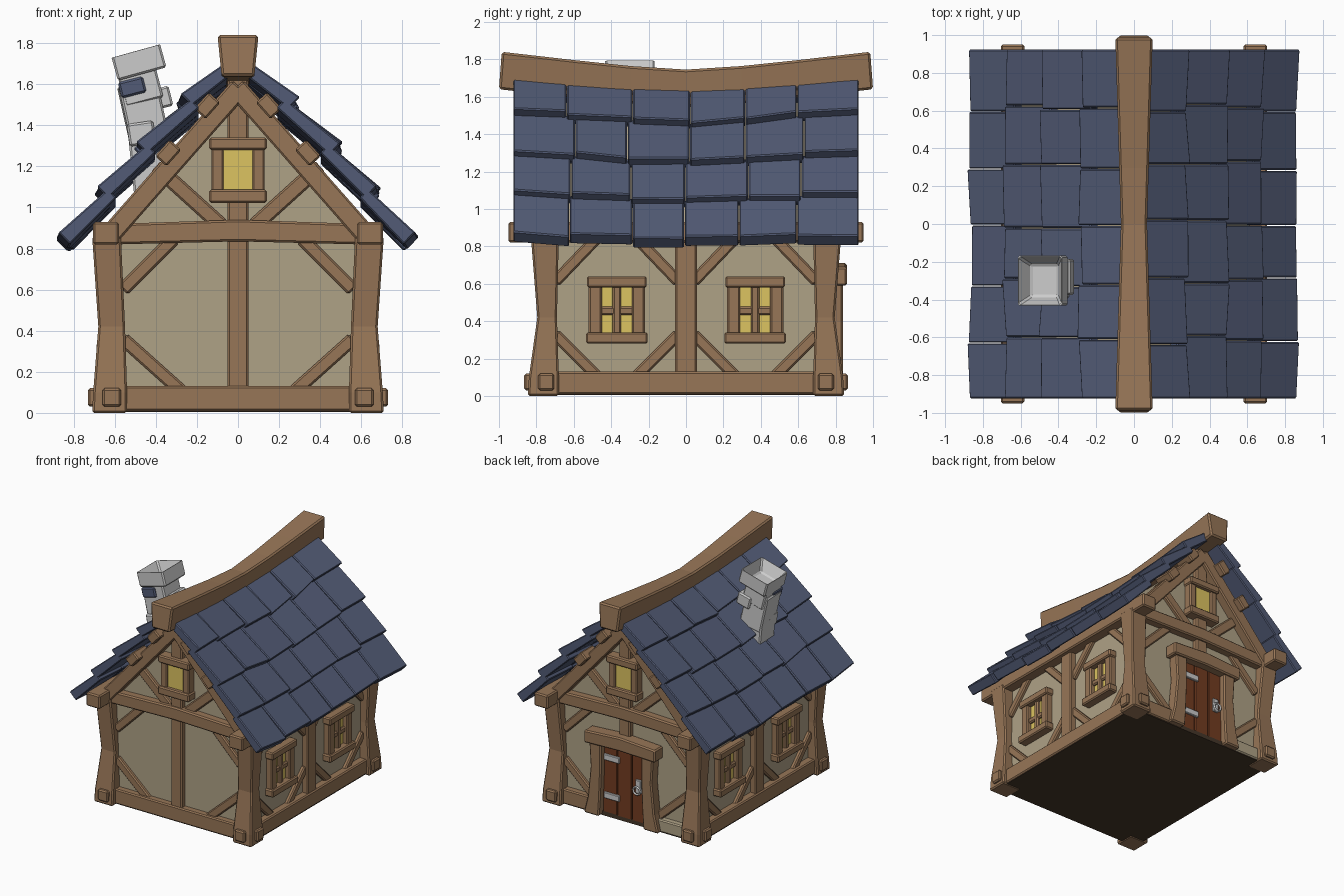
import bpy, bmesh, random
from math import cos, sin
from mathutils import Vector, Matrix

if "Cube" in bpy.data.objects:
    bpy.data.objects.remove(bpy.data.objects["Cube"])

random.seed(4)


def mat(name, *rgb):
    m = bpy.data.materials.new(name)
    m.diffuse_color = (*rgb, 1)
    m.use_nodes = True
    m.node_tree.nodes["Principled BSDF"].inputs["Base Color"].default_value = m.diffuse_color
    return m


WOOD = mat("wood", .31, .18, .095)
DARK = mat("dark_wood", .06, .038, .022)
SLATE = mat("slate", .085, .105, .18)
PLASTER = mat("plaster", .43, .36, .24)
GLASS = mat("glass", .72, .55, .12)
DOOR = mat("door_wood", .17, .045, .015)


def solid(name, rings, m=None, bevel=.01):
    """Loft matching loops of points, capped at both ends."""
    bm = bmesh.new()
    vs = [[bm.verts.new(p) for p in r] for r in rings]
    n = len(vs[0])
    for a, b in zip(vs, vs[1:]):
        for i in range(n):
            j = (i + 1) % n
            bm.faces.new((a[i], a[j], b[j], b[i]))
    bm.faces.new(vs[0])
    bm.faces.new(vs[-1])
    bmesh.ops.recalc_face_normals(bm, faces=bm.faces)
    me = bpy.data.meshes.new(name)
    bm.to_mesh(me)
    bm.free()
    ob = bpy.data.objects.new(name, me)
    bpy.context.collection.objects.link(ob)
    if m:
        me.materials.append(m)
    if bevel:
        b = ob.modifiers.new("bevel", 'BEVEL')
        b.width, b.segments, b.limit_method = bevel, 1, 'ANGLE'
    return ob


def rect(x0, x1, y0, y1, z):
    return [(x0, y0, z), (x1, y0, z), (x1, y1, z), (x0, y1, z)]


def box(name, x, y, z, m=None, bevel=.01):
    return solid(name, [rect(*x, *y, z[0]), rect(*x, *y, z[1])], m, bevel)


# wall frames: u along the wall, z up, d outwards from the plaster
FRONT = lambda u, z, d: (u, -.75 - d, z)
BACK = lambda u, z, d: (u, .75 + d, z)
RIGHT = lambda u, z, d: (.62 + d, u, z)
LEFT = lambda u, z, d: (-.62 - d, u, z)


def strut(name, W, a, b, w, out=.04, m=WOOD, bevel=.009, back=-.03):
    """Straight timber on a wall between two (u, z) points."""
    a, b = Vector(a), Vector(b)
    t = (b - a).normalized()
    n = Vector((-t.y, t.x)) * w / 2
    return solid(name, [[W(*(p - n), back), W(*(p + n), back), W(*(p + n), out), W(*(p - n), out)]
                        for p in (a, b)], m, bevel)


# plaster body and floor
house = [(-.62, .02), (.62, .02), (.62, .92), (0, 1.57), (-.62, .92)]
solid("plaster_walls", [[(x, y, z) for x, z in house] for y in (-.75, .75)], PLASTER, 0)
box("floor", (-.67, .67), (-.79, .79), (.005, .04), DARK, 0)

# bowed corner posts with pegs at the feet
for sx in (-1, 1):
    for sy in (-1, 1):
        prof = [(0, .54, .71, .68, .845), (.1, .54, .705, .68, .84), (.42, .55, .68, .69, .795),
                (.86, .57, .71, .68, .83)]
        solid("corner_post", [rect(sx * a, sx * b, sy * c, sy * d, z) for z, a, b, c, d in prof], WOOD)
        box("foot_peg", (sx * .57, sx * .66), (sy * .82, sy * .865), (.03, .12), WOOD)
        box("foot_peg", (sx * .68, sx * .73), (sy * .705, sy * .79), (.03, .12), WOOD)
    # wall plate poking out under the gables
    box("wall_plate", (sx * .58, sx * .705), (-.95, .95), (.82, .93), WOOD)

# side walls
for W in (RIGHT, LEFT):
    strut("side_sill", W, (-.75, .07), (.75, .07), .12, .06)
    strut("side_post", W, (0, .1), (0, .85), .115, .05)
    for s in (-1, 1):
        c = s * .37
        for e in (-1, 1):
            strut("side_brace", W, (c + e * .33, .61), (c + e * .1, .85), .06, .028)
            strut("side_brace", W, (c + e * .33, .33), (c + e * .1, .1), .06, .028)
            strut("window_jamb", W, (c + e * .115, .3), (c + e * .115, .6), .07, .05)
        strut("window_glass", W, (c, .33), (c, .59), .2, .012, GLASS, 0)
        strut("window_head", W, (c - .16, .61), (c + .16, .61), .06, .065)
        strut("window_sill", W, (c - .165, .31), (c + .165, .31), .06, .07)
        strut("window_mullion", W, (c, .32), (c, .6), .045, .035)
        strut("window_bar", W, (c - .1, .455), (c + .1, .455), .045, .03)

# gable ends
for W in (FRONT, BACK):
    solid("tie_beam", [[W(u, z0, -.03), W(u, z1, -.03), W(u, z1, .065), W(u, z0, .065)]
                       for u, z0, z1 in ((-.6, .82, .92), (0, .835, .94), (.6, .82, .92))], WOOD)
    strut("king_post", W, (0, .92), (0, 1.68), .1, .045)
    for s in (-1, 1):
        strut("rafter", W, (s * .62, .87), (s * -.01, 1.585), .1, .075)
        strut("gable_brace", W, (s * .08, .91), (s * .4, 1.2), .075, .03)
        for u, z in ((.15, 1.495), (.34, 1.265)):
            strut("purlin_end", W, (s * (u + .036), z - .04), (s * (u - .036), z + .04), .075, .13)
        strut("gable_jamb", W, (s * .1, 1.05), (s * .1, 1.31), .06, .065)
        strut("gable_wall_brace", W, (s * .56, .6), (s * .31, .85), .065, .028)
        strut("gable_wall_brace", W, (s * .56, .36), (s * .27, .1), .065, .028)
    strut("gable_glass", W, (0, 1.06), (0, 1.3), .16, .05, GLASS, 0)
    strut("gable_window_head", W, (-.14, 1.31), (.14, 1.31), .06, .085)
    strut("gable_window_sill", W, (-.14, 1.055), (.14, 1.055), .065, .085)
strut("front_sill", FRONT, (-.6, .07), (.6, .07), .12, .055)
strut("front_post", FRONT, (0, .1), (0, .85), .1, .045)

# back wall: door with bowed frame, strap hinges and ring handle
strut("back_post", BACK, (0, .65), (0, .85), .1, .045)
strut("back_sill", BACK, (.28, .07), (.6, .07), .12, .055)
strut("back_step", BACK, (-.28, .06), (-.6, .06), .1, .05, PLASTER)
for s in (-1, 1):
    prof = [(.01, .2, .335), (.15, .19, .3), (.4, .18, .275), (.64, .18, .29)]
    solid("door_jamb", [[BACK(s * a, z, 0), BACK(s * b, z, 0), BACK(s * b, z, .09), BACK(s * a, z, .09)]
                        for z, a, b in prof], WOOD)
solid("door_lintel", [[BACK(u, z0, 0), BACK(u, z1, 0), BACK(u, z1, .11), BACK(u, z0, .11)]
                      for u, z0, z1 in ((-.32, .59, .69), (0, .6, .71), (.32, .59, .69))], WOOD)
for i in range(3):
    u = -.13 + .13 * i
    strut("door_plank", BACK, (u, .03), (u, .62), .127, .04, DOOR, .006)
for z in (.18, .49):
    strut("door_hinge", BACK, (.18, z), (.04, z), .05, .055, None, .005)
strut("door_plate", BACK, (-.13, .27), (-.13, .38), .05, .055, None, .005)
bpy.ops.mesh.primitive_torus_add(major_segments=8, minor_segments=4, major_radius=.032, minor_radius=.009,
                                 location=(-.13, .82, .3), rotation=(1.57, 0, 0))
bpy.context.object.name = "door_ring"


# slate roof: four overlapping rows of thick tiles, sagging mid-length
def dip(y, amount):
    return amount * (1 - min(1, abs(y) / .95) ** 1.4)


rows = [(.875, .87), (.69, 1.1), (.5, 1.32), (.29, 1.54), (.03, 1.79)]
nrm = Vector((.70, .71))
for s in (-1, 1):
    for i in range(4):
        lo, hi = Vector(rows[i]), Vector(rows[i + 1])
        hi = hi - nrm * .05 + (hi - lo) * (.12 if i < 3 else 0)
        seams = [-.925 + .3083 * k + (random.uniform(-.025, .025) if 0 < k < 6 else 0) for k in range(7)]
        for ya, yb in zip(seams, seams[1:]):
            skew = [random.uniform(-.02, .012) for _ in range(2)]
            lift = random.uniform(-.006, .008)
            rings = []
            for y, k in ((ya + .002, 0), (yb - .002, 1)):
                d = (lo - hi).normalized() * skew[k] + nrm * lift
                pts = [lo + d, hi, hi - nrm * .06, lo + d - nrm * .08]
                sags = [.03 + .0125 * i, .0425 + .0125 * i]
                rings.append([(s * p.x, y, p.y - dip(y, sags[j in (1, 2)])) for j, p in enumerate(pts)])
            solid("roof_tile", rings, SLATE, .007)

# sagging ridge beam, flared at the ends
rings = []
for y in (-1, -.6, -.3, 0, .3, .6, 1):
    k = abs(y)
    w, top = .07 + .03 * k, 1.84 - dip(y, .095)
    yb = y * (.965 if k == 1 else 1)
    rings.append([(-w, y * .985, top), (w, y * .985, top), (w * .8, y, top - .2), (-w * .8, y, top - .2)])
solid("ridge_beam", rings, WOOD, .012)


# crooked chimney of stacked stones with a hollow cap
def stone(name, c, size, tilt, turn=0, m=None):
    x, y, z = (v / 2 for v in size)
    ob = solid(name, [rect(-x, x, -y, y, -z), rect(-x, x, -y, y, z)], m, .01)
    ob.location, ob.rotation_euler = c, (0, tilt, turn)
    return ob


stone("chimney_base", (-.44, -.3, 1.26), (.17, .19, .38), -.1)
stone("chimney_shaft", (-.46, -.3, 1.46), (.19, .2, .3), -.22, .04)
stone("chimney_neck", (-.475, -.3, 1.59), (.19, .21, .16), -.26)
stone("chimney_block", (-.385, -.28, 1.53), (.12, .19, .1), -.25)
stone("chimney_block", (-.47, -.36, 1.36), (.13, .12, .11), -.15)
stone("chimney_slate", (-.515, -.355, 1.585), (.125, .13, .08), -.25, 0, SLATE)
cap = stone("chimney_cap", (-.483, -.3, 1.71), (.245, .265, .125), -.27)
bm = bmesh.new()
bm.from_mesh(cap.data)
bm.faces.ensure_lookup_table()
top = max(bm.faces, key=lambda f: f.calc_center_median().z)
bmesh.ops.inset_region(bm, faces=[top], thickness=.068)
for v in top.verts:
    v.co.z -= .1
bm.to_mesh(cap.data)
bm.free()
